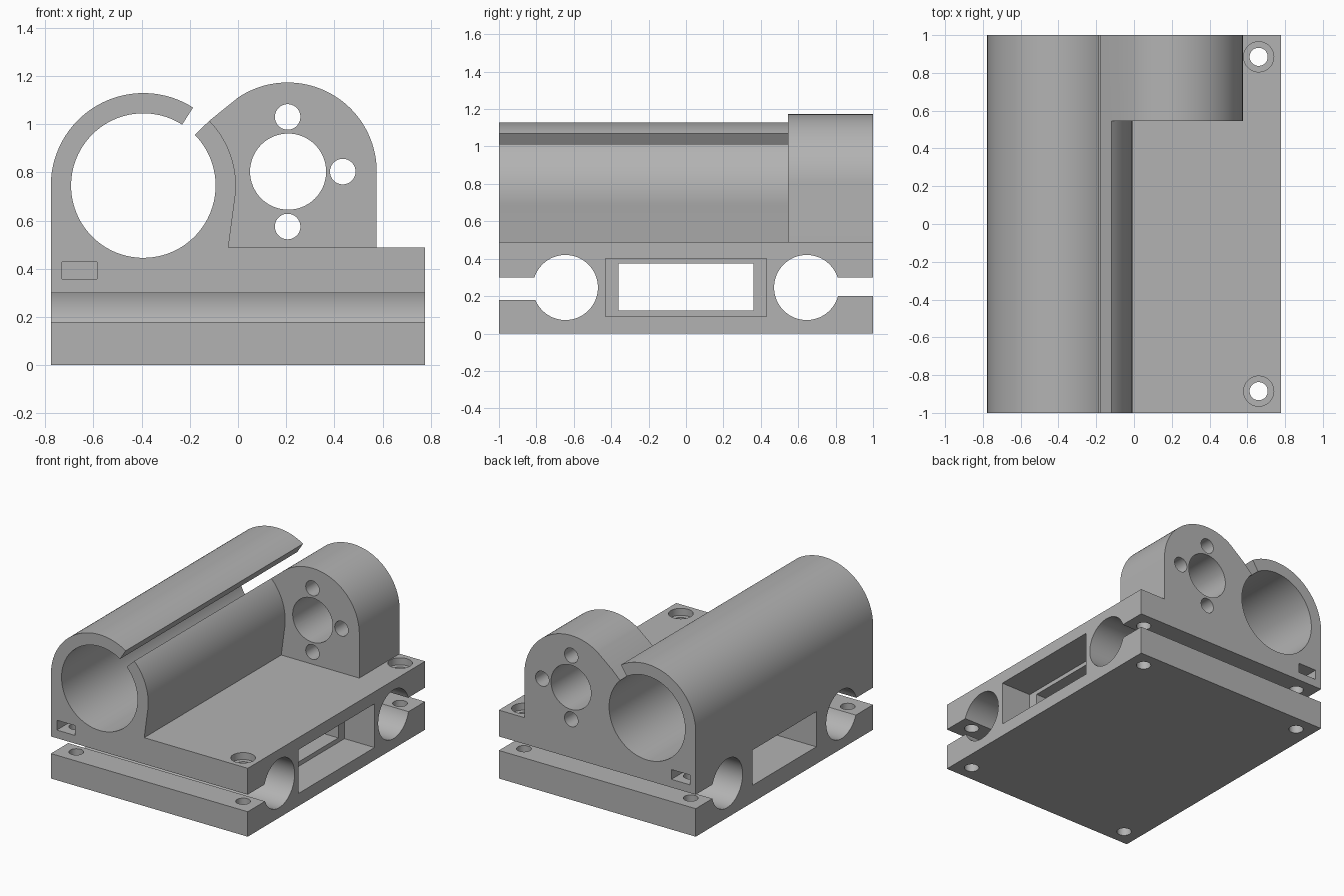
import bpy, bmesh
from math import cos, sin, radians
from mathutils import Vector

cube = bpy.data.objects.get("Cube")
if cube:
    bpy.data.objects.remove(cube, do_unlink=True)

grey = bpy.data.materials.new("plain_grey")
grey.use_nodes = True
grey.diffuse_color = (0.45, 0.45, 0.45, 1)
grey.node_tree.nodes["Principled BSDF"].inputs["Base Color"].default_value = grey.diffuse_color

HALF_X = 0.777
DECK = 0.488


def arc(cx, cy, r, start, end, steps=48):
    angles = [radians(start + (end - start) * i / steps) for i in range(steps + 1)]
    return [(cx + r * cos(a), cy + r * sin(a)) for a in angles]


def circle(cx, cy, r, steps=64):
    return arc(cx, cy, r, 0, 360, steps)[:-1]


def rect(a0, b0, a1, b1):
    return [(a0, b0), (a1, b0), (a1, b1), (a0, b1)]


def prism(name, outline, axis, lo, hi):
    """Extrude a 2D outline along an axis; the outline uses the other two axes in order."""
    place = {"x": lambda a, b: (lo, a, b),
             "y": lambda a, b: (a, lo, b),
             "z": lambda a, b: (a, b, lo)}[axis]
    step = Vector([hi - lo if axis == k else 0 for k in "xyz"])
    bm = bmesh.new()
    face = bm.faces.new([bm.verts.new(place(a, b)) for a, b in outline])
    top = bmesh.ops.extrude_face_region(bm, geom=[face])["geom"]
    bmesh.ops.translate(bm, vec=step, verts=[v for v in top if isinstance(v, bmesh.types.BMVert)])
    bmesh.ops.recalc_face_normals(bm, faces=bm.faces)
    mesh = bpy.data.meshes.new(name)
    bm.to_mesh(mesh)
    bm.free()
    mesh.materials.append(grey)
    obj = bpy.data.objects.new(name, mesh)
    bpy.context.collection.objects.link(obj)
    return obj


def cut(body, outline, axis, lo, hi):
    cutter = prism("cutter", outline, axis, lo, hi)
    cutter.hide_render = True
    mod = body.modifiers.new("cut", "BOOLEAN")
    mod.operation = "DIFFERENCE"
    mod.solver = "EXACT"
    mod.object = cutter
    bpy.context.view_layer.objects.active = body
    bpy.ops.object.modifier_apply(modifier=mod.name)
    bpy.data.objects.remove(cutter, do_unlink=True)


# Carriage body: base, split tube and bearing block in one cross-section
TX, TZ, T_IN, T_OUT = -0.393, 0.745, 0.3, 0.384
LIP_LOW, LIP_HIGH = 44.5, 57.5
BX, BZ, BR = 0.206, 0.803, 0.37
section = [(-HALF_X, 0), (HALF_X, 0), (HALF_X, DECK), (BX + BR, DECK)]
section += arc(BX, BZ, BR, 0, 123.5)
section += arc(TX, TZ, T_OUT, LIP_LOW, LIP_LOW, 1)[:1]
section += arc(TX, TZ, T_IN, LIP_LOW, LIP_HIGH - 360, 96)
section += arc(TX, TZ, T_OUT, LIP_HIGH, 180)
body = prism("carriage_body", section, "y", -1, 1)

# Open deck in front of the bearing block, leaving the tube's outer wall
deck_space = [(-0.04, DECK)] + arc(TX, TZ, T_OUT, -9, LIP_LOW)
deck_space += [(-0.118, 1.3), (0.9, 1.3), (0.9, DECK)]
cut(body, deck_space, "y", -1.1, 0.545)

# Bearing block bores
for x, z, r in [(BX + 0.002, BZ, 0.158), (BX, 1.03, 0.053), (BX, 0.575, 0.053), (0.435, BZ, 0.053)]:
    cut(body, circle(x, z, r), "y", 0.4, 1.1)

# Rod bores and their clamp slits
for side, slit_low in [(-1, 0.178), (1, 0.2)]:
    cut(body, circle(side * 0.645, 0.246, 0.174), "x", -0.9, 0.9)
    y0, y1 = sorted((side * 0.7, side * 1.1))
    cut(body, rect(y0, slit_low, y1, 0.3), "x", -0.9, 0.9)

# Stepped window through the base
cut(body, rect(-0.36, 0.122, 0.36, 0.373), "x", -0.9, 0.9)
cut(body, rect(-0.43, 0.09, 0.43, 0.402), "x", 0.54, 0.9)

# Clamp screw holes: counterbored on the right, captive nut slots on the left
for side in (-1, 1):
    y = side * 0.885
    cut(body, circle(0.66, y, 0.048, 32), "z", -0.1, 0.6)
    cut(body, circle(0.66, y, 0.08, 32), "z", DECK - 0.05, 0.6)
    cut(body, circle(-0.657, y, 0.048, 32), "z", -0.1, 0.39)
    y0, y1 = sorted((side * 0.81, side * 1.1))
    cut(body, rect(-0.73, y0, -0.585, y1), "z", 0.358, 0.428)

bpy.ops.object.select_all(action="DESELECT")
body.select_set(True)
bpy.context.view_layer.objects.active = body
bpy.ops.object.shade_smooth_by_angle(angle=radians(25))
